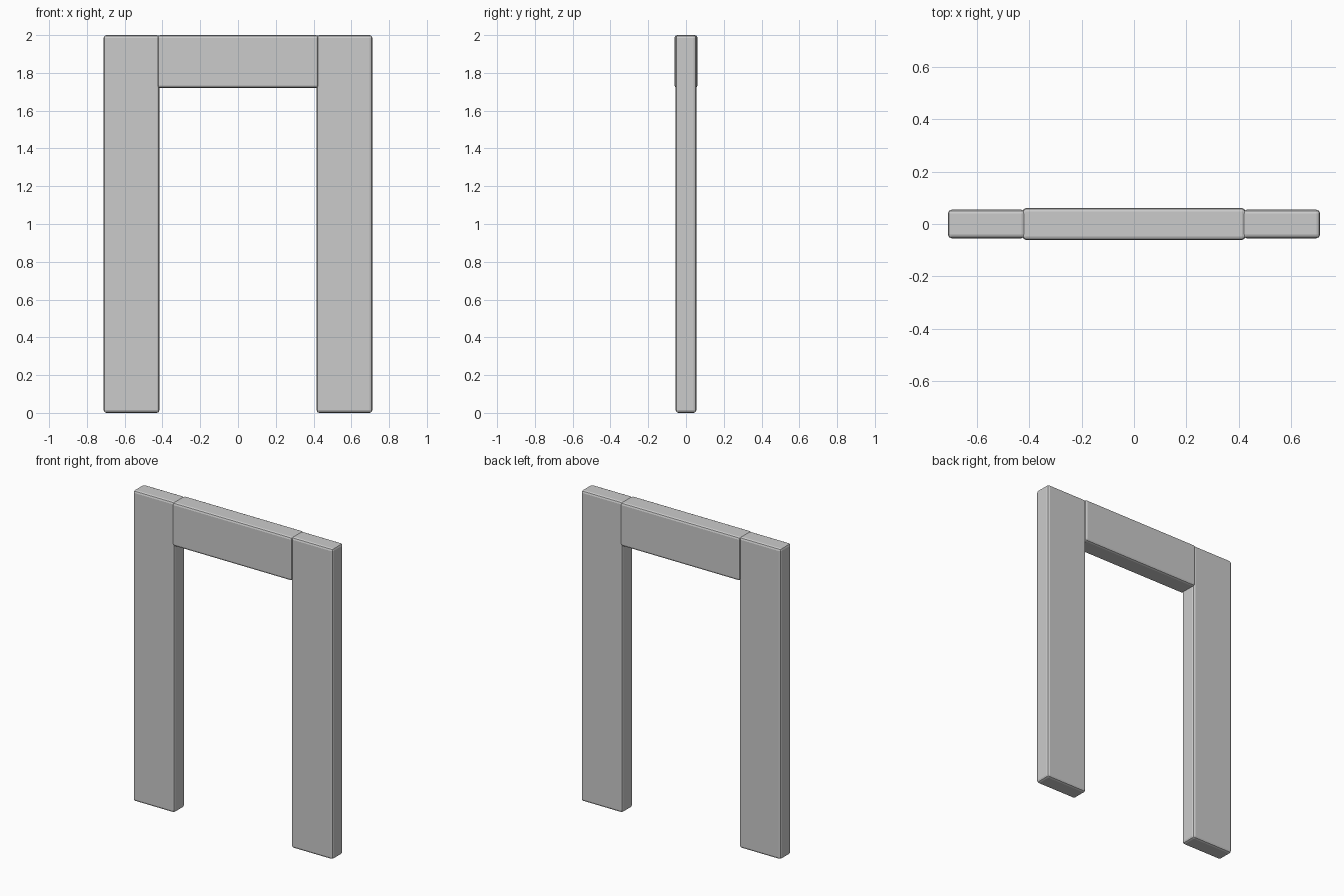
import bpy

if "Cube" in bpy.data.objects:
    bpy.data.objects.remove(bpy.data.objects["Cube"])


def bevelled_box(name, x0, x1, depth, z0, z1, bevel=0.014):
    """Box between the given limits, centred on y = 0, with softened edges."""
    bpy.ops.mesh.primitive_cube_add(size=1, location=((x0 + x1) / 2, 0, (z0 + z1) / 2))
    ob = bpy.context.object
    ob.name = name
    ob.scale = (x1 - x0, depth, z1 - z0)
    bpy.ops.object.transform_apply(location=False, rotation=False, scale=True)
    mod = ob.modifiers.new("soft_edges", 'BEVEL')
    mod.width = bevel
    mod.segments = 2
    return ob


# Two upright posts
for side, name in ((-1, "left_post"), (1, "right_post")):
    inner, outer = side * 0.416, side * 0.711
    bevelled_box(name, min(inner, outer), max(inner, outer), 0.109, 0.0, 2.0)

# Slightly thicker lintel, overlapping the posts
bevelled_box("lintel", -0.426, 0.426, 0.122, 1.72, 2.0)
